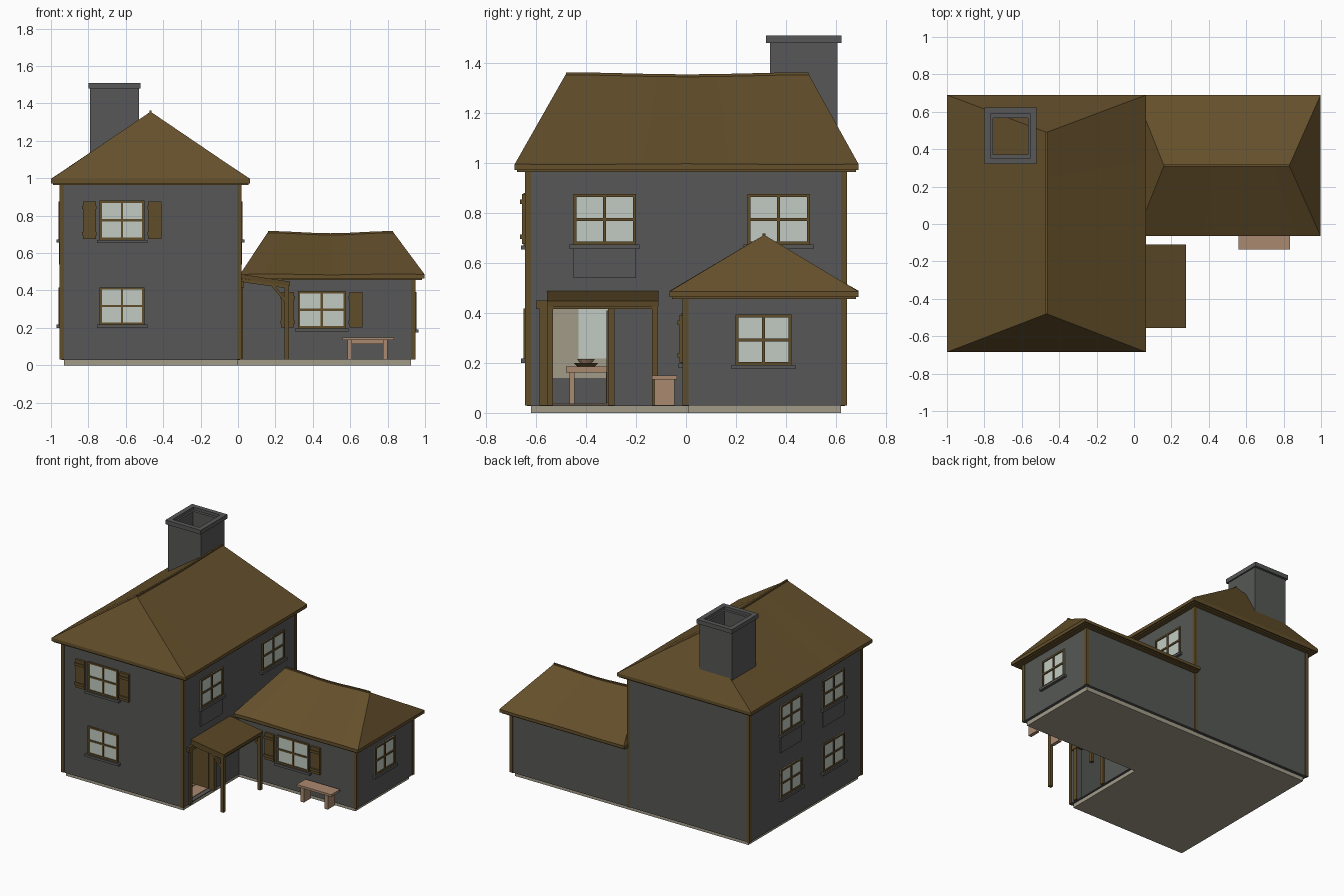
import bpy, bmesh, math
from mathutils import Vector

if "Cube" in bpy.data.objects:
    bpy.data.objects.remove(bpy.data.objects["Cube"])


def mat(name, r, g, b):
    m = bpy.data.materials.new(name)
    m.diffuse_color = (r, g, b, 1)
    m.use_nodes = True
    m.node_tree.nodes["Principled BSDF"].inputs["Base Color"].default_value = m.diffuse_color
    return m


STONE = mat("grey stone", 0.093, 0.097, 0.092)
ROOF = mat("brown thatch", 0.128, 0.079, 0.024)
TRIM = mat("dark timber", 0.118, 0.075, 0.023)
GLASS = mat("pale glass", 0.54, 0.60, 0.54)
PLASTER = mat("sand plaster", 0.36, 0.33, 0.25)
WOOD = mat("light wood", 0.40, 0.25, 0.16)
PORCH = mat("porch thatch", 0.10, 0.062, 0.019)


def finish(name, bm, m):
    bmesh.ops.recalc_face_normals(bm, faces=bm.faces)
    me = bpy.data.meshes.new(name)
    bm.to_mesh(me)
    bm.free()
    me.materials.append(m)
    ob = bpy.data.objects.new(name, me)
    bpy.context.collection.objects.link(ob)
    return ob


def box(name, x, y, z, m):
    """Box from (min, max) pairs on each axis."""
    bm = bmesh.new()
    bmesh.ops.create_cube(bm, size=1)
    for v in bm.verts:
        v.co = [r[0] if c < 0 else r[1] for c, r in zip(v.co, (x, y, z))]
    return finish(name, bm, m)


def beam(name, p, q, w, m):
    """Square bar between two points."""
    p, q = Vector(p), Vector(q)
    ob = box(name, (-w / 2, w / 2), (-w / 2, w / 2), (0, (q - p).length), m)
    ob.location = p
    ob.rotation_euler = (q - p).to_track_quat('Z', 'Y').to_euler()
    return ob


def wall_box(name, side, at, u, d, z, m):
    """Box on a wall: u along the wall, d outward from the wall plane 'at'."""
    s = -1 if side in ("front", "left") else 1
    depth = sorted((at + s * d[0], at + s * d[1]))
    if side in ("front", "back"):
        return box(name, u, depth, z, m)
    return box(name, depth, u, z, m)


def window(name, side, at, u0, u1, z0, z1, shutters=False):
    def part(n, a, b, c, d, near, far, m):
        wall_box(name + "_" + n, side, at, (a, b), (near, far), (c, d), m)
    f, um, zm = 0.012, (u0 + u1) / 2, (z0 + z1) / 2
    part("glass", u0, u1, z0, z1, -0.04, 0.003, GLASS)
    for a, b in ((u0, u0 + f), (u1 - f, u1), (um - .006, um + .006)):
        part("upright", a, b, z0, z1, -0.02, 0.01, TRIM)
    for c, d in ((z0, z0 + f), (z1 - f, z1), (zm - .006, zm + .006)):
        part("rail", u0, u1, c, d, -0.02, 0.01, TRIM)
    part("sill", u0 - .015, u1 + .015, z0 - .017, z0, 0, 0.02, STONE)
    if shutters:
        for a in (u0 - .09, u1 + .02):
            part("shutter", a, a + .07, z0 + .005, z1 - .005, 0, 0.016, TRIM)
            for c in (z0 + .025, z1 - .045):
                part("batten", a - .004, a + .074, c, c + .018, 0.014, 0.024, TRIM)


def hip_roof(name, along, l0, l1, w0, w1, zb, ze, r0, r1, zr, wave, m):
    """Hipped roof with a gently wavy ridge and eaves."""
    n, wm = 8, (w0 + w1) / 2
    bm = bmesh.new()

    def vert(l, w, z):
        return bm.verts.new((l, w, z) if along == "x" else (w, l, z))
    rows = []
    for i in range(n + 1):
        t = i / n
        l, r = l0 + (l1 - l0) * t, r0 + (r1 - r0) * t
        dz = wave * math.cos(t * math.tau)
        de = wave * 0.4 * math.sin(t * math.tau * 1.5)
        rows.append([vert(l, w0, zb), vert(l, w0, ze + de), vert(r, wm, zr + dz),
                     vert(l, w1, ze - de), vert(l, w1, zb)])
    for a, b in zip(rows, rows[1:]):
        for k in range(5):
            j = (k + 1) % 5
            bm.faces.new((a[k], b[k], b[j], a[j]))
    for e in (rows[0], rows[-1]):
        bm.faces.new((e[1], e[2], e[3]))
        bm.faces.new((e[0], e[1], e[3], e[4]))
    for a, b in zip(rows, rows[1:]):
        p, q = a[2].co.copy(), b[2].co.copy()
        beam(name + "_ridge", p, q, 0.012, m)
    return finish(name, bm, m)


# Foundation slabs
box("main_slab", (-.93, 0), (-.62, .62), (0, .03), PLASTER)
box("wing_slab", (-.02, .925), (.01, .62), (0, .03), PLASTER)

# Main house walls, hollow, with a doorway in the right wall
Z = (.03, .97)
box("front_wall", (-.95, .015), (-.64, -.61), Z, STONE)
box("back_wall", (-.95, .015), (.61, .64), Z, STONE)
box("left_wall", (-.95, -.92), (-.62, .62), Z, STONE)
box("right_wall_front", (-.015, .015), (-.62, -.555), Z, STONE)
box("right_wall_back", (-.015, .015), (-.31, .62), Z, STONE)
box("right_wall_over_door", (-.015, .015), (-.56, -.30), (.42, .97), STONE)
box("wall_base", (-.945, .01), (-.635, .635), (.028, .034), STONE)
box("upper_floor", (-.94, 0), (-.63, .63), (.50, .52), PLASTER)

# Interior lining, floor boards and table
box("inner_left_lining", (-.92, -.915), (-.61, .61), (.14, .5), PLASTER)
box("inner_back_lining", (-.92, -.015), (.10, .11), (.03, .5), PLASTER)
for i in range(9):
    x = -.91 + i * .1
    box("floor_board", (x, x + .09), (-.60, .1), (.034, .038), WOOD)
box("table_top", (-.55, -.27), (-.48, -.28), (.162, .185), WOOD)
for x in (-.53, -.31):
    for y in (-.465, -.32):
        box("table_leg", (x, x + .02), (y, y + .02), (.034, .165), WOOD)
for r, z0, z1, m in ((.05, .185, .20, TRIM), (.035, .20, .215, WOOD)):
    bm = bmesh.new()
    bmesh.ops.create_cone(bm, cap_ends=True, segments=12, radius1=r * .7, radius2=r, depth=z1 - z0)
    finish("dish", bm, m).location = (-.4, -.4, (z0 + z1) / 2)

# Side wing and corner timbers
box("wing_walls", (.01, .945), (-.01, .64), (.03, .48), STONE)
for x, y, top in ((-.942, -.632, .97), (.007, -.632, .97), (-.942, .632, .97),
                  (.007, .632, .97), (.937, -.002, .47), (.937, .632, .47)):
    box("corner_post", (x - .012, x + .012), (y - .012, y + .012), (.03, top), TRIM)

# Roofs with eaves boards
box("main_eaves_board", (-.99, .055), (-.675, .68), (.963, .978), TRIM)
hip_roof("main_roof", "y", -.685, .69, -1.0, .065, .972, .995, -.48, .49, 1.352, .004, ROOF)
box("wing_eaves_board", (.01, .985), (-.055, .68), (.456, .47), TRIM)
hip_roof("wing_roof", "x", .01, .998, -.065, .69, .464, .486, .16, .83, .706, .006, ROOF)

# Chimney: four walls and a cap ring, open at the top
for n, x0, x1, y0, y1, zr, t in (("chimney", -.79, -.53, .335, .605, (.99, 1.49), .037),
                                 ("chimney_cap", -.80, -.52, .32, .622, (1.48, 1.51), .034)):
    box(n + "_left", (x0, x0 + t), (y0, y1), zr, STONE)
    box(n + "_right", (x1 - t, x1), (y0, y1), zr, STONE)
    box(n + "_front", (x0, x1), (y0, y0 + t), zr, STONE)
    box(n + "_back", (x0, x1), (y1 - t, y1), zr, STONE)

# Windows
window("front_upper_window", "front", -.64, -.74, -.50, .67, .88, True)
window("front_lower_window", "front", -.64, -.74, -.50, .217, .417)
for y in (-.45, .245):
    window("right_upper_window", "right", .015, y, y + .25, .673, .875)
for y in (-.43, .05):
    window("left_upper_window", "left", -.95, y, y + .24, .673, .875)
    window("left_lower_window", "left", -.95, y, y + .24, .217, .417)
    wall_box("left_apron", "left", -.95, (y, y + .24), (0, .006), (.54, .66), STONE)
window("wing_front_window", "front", -.01, .32, .575, .197, .397, True)
window("wing_right_window", "right", .945, .197, .422, .192, .393)
wall_box("right_apron", "right", .015, (-.45, -.2), (0, .006), (.54, .66), STONE)

# Doorway frame and door swung inward
box("door_jamb_front", (-.02, .028), (-.585, -.556), (.03, .435), TRIM)
box("door_jamb_back", (-.02, .028), (-.312, -.285), (.03, .415), TRIM)
box("door_lintel", (-.02, .032), (-.6, -.265), (.415, .45), TRIM)
box("open_door", (-.24, -.01), (-.318, -.298), (.04, .41), TRIM)

# Porch with sloping roof, posts and braces
porch = box("porch_roof", (.01, .277), (-.556, -.11), (.425, .448), PORCH)
for v in porch.data.vertices:
    if v.co.x < .1:
        v.co.z += .04
for y in (-.543, -.123):
    box("porch_post", (.248, .272), (y - .012, y + .012), (.03, .435), TRIM)
    beam("porch_brace", (.17, y, .445), (.26, y, .34), .016, TRIM)
    beam("porch_rafter", (.01, y, .455), (.265, y, .42), .018, TRIM)
box("porch_beam", (.25, .27), (-.55, -.115), (.415, .432), TRIM)

# Bench
box("bench_top", (.56, .835), (-.135, -.035), (.134, .15), WOOD)
for x in (.585, .775):
    box("bench_leg", (x, x + .025), (-.125, -.045), (.03, .136), WOOD)
box("bench_rail", (.6, .785), (-.09, -.08), (.115, .135), WOOD)
